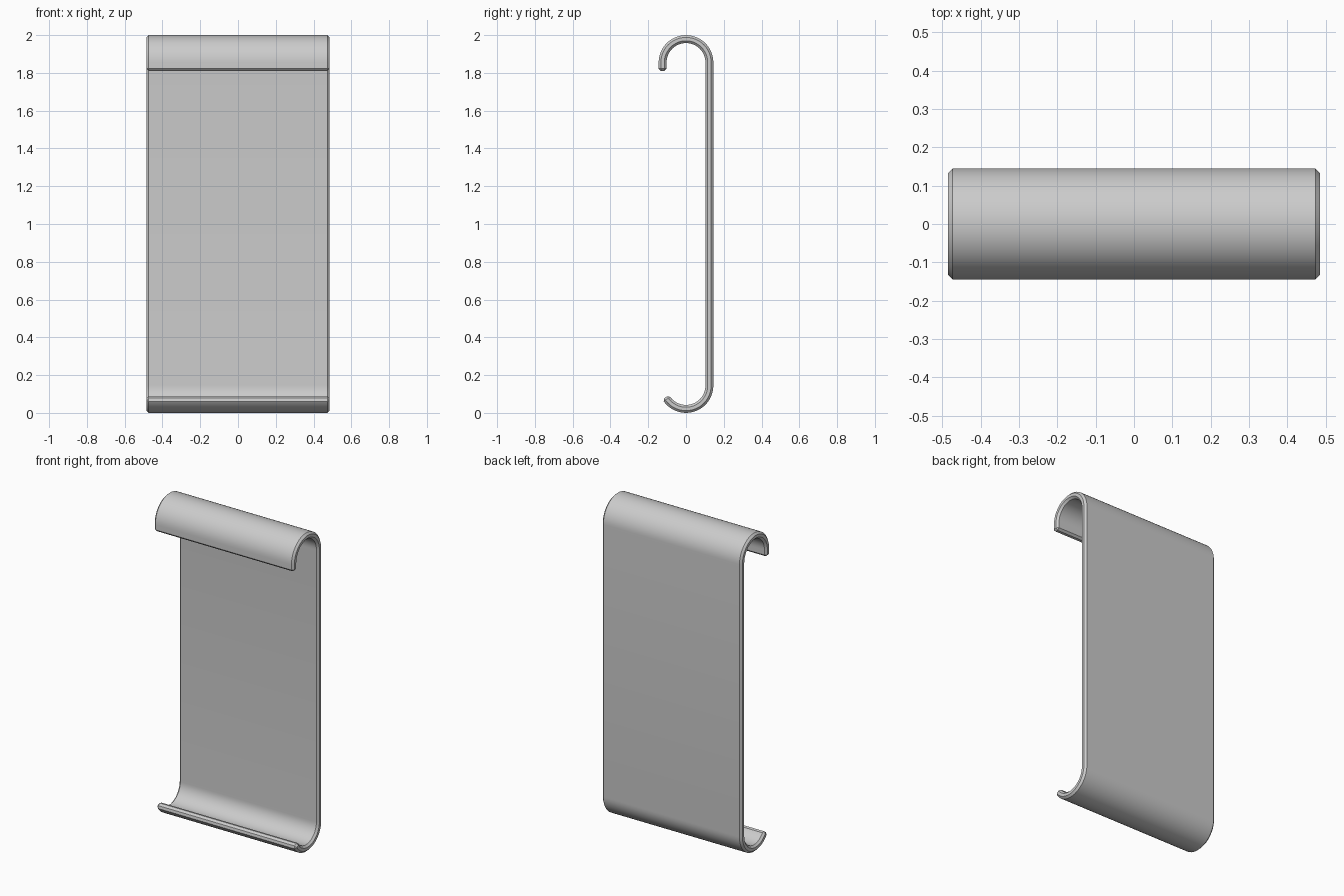
import bpy, bmesh
from math import cos, sin, radians

if "Cube" in bpy.data.objects:
    bpy.data.objects.remove(bpy.data.objects["Cube"], do_unlink=True)

HALF_WIDTH = 0.485
THICK = 0.042
OUTER = 0.145
CHAMFER = 0.012
MID = OUTER - THICK / 2          # radius of the sheet's centre line
TOP_Z, LOW_Z = 2 - OUTER, OUTER  # centres of the two curls
STEP = 7.5


def arc(z, sweep):
    """Centre-line points of a curl, from the back sheet round to the front."""
    count = round(abs(sweep) / STEP)
    angles = [radians(sweep * i / count) for i in range(count + 1)]
    return [(MID * cos(a), z + MID * sin(a)) for a in angles]


# Side profile: top hook, back sheet, bottom curl
profile = [(-MID, 1.81)] + arc(TOP_Z, 180)[::-1] + arc(LOW_Z, -150)

# Sweep the profile across the width
bm = bmesh.new()
rows = [[bm.verts.new((x, y, z)) for x in (-HALF_WIDTH, HALF_WIDTH)] for y, z in profile]
for a, b in zip(rows, rows[1:]):
    bm.faces.new((a[0], a[1], b[1], b[0]))
mesh = bpy.data.meshes.new("hooked_panel")
bm.to_mesh(mesh)
bm.free()
panel = bpy.data.objects.new("hooked_panel", mesh)
bpy.context.collection.objects.link(panel)

# Sheet thickness and chamfered rim
solid = panel.modifiers.new("thickness", 'SOLIDIFY')
solid.thickness = THICK
solid.offset = 0
solid.use_even_offset = True
rim = panel.modifiers.new("chamfer", 'BEVEL')
rim.width = CHAMFER
rim.segments = 1
rim.limit_method = 'ANGLE'
rim.angle_limit = radians(40)

# Plain grey metal
grey = bpy.data.materials.new("grey_metal")
grey.use_nodes = True
colour = (0.6, 0.6, 0.6, 1)
grey.diffuse_color = colour
grey.node_tree.nodes["Principled BSDF"].inputs["Base Color"].default_value = colour
mesh.materials.append(grey)

# Apply the modifiers, then smooth the curls and keep the rim sharp
bpy.ops.object.select_all(action='DESELECT')
panel.select_set(True)
bpy.context.view_layer.objects.active = panel
bpy.ops.object.convert(target='MESH')
bpy.ops.object.shade_smooth_by_angle(angle=radians(30))
